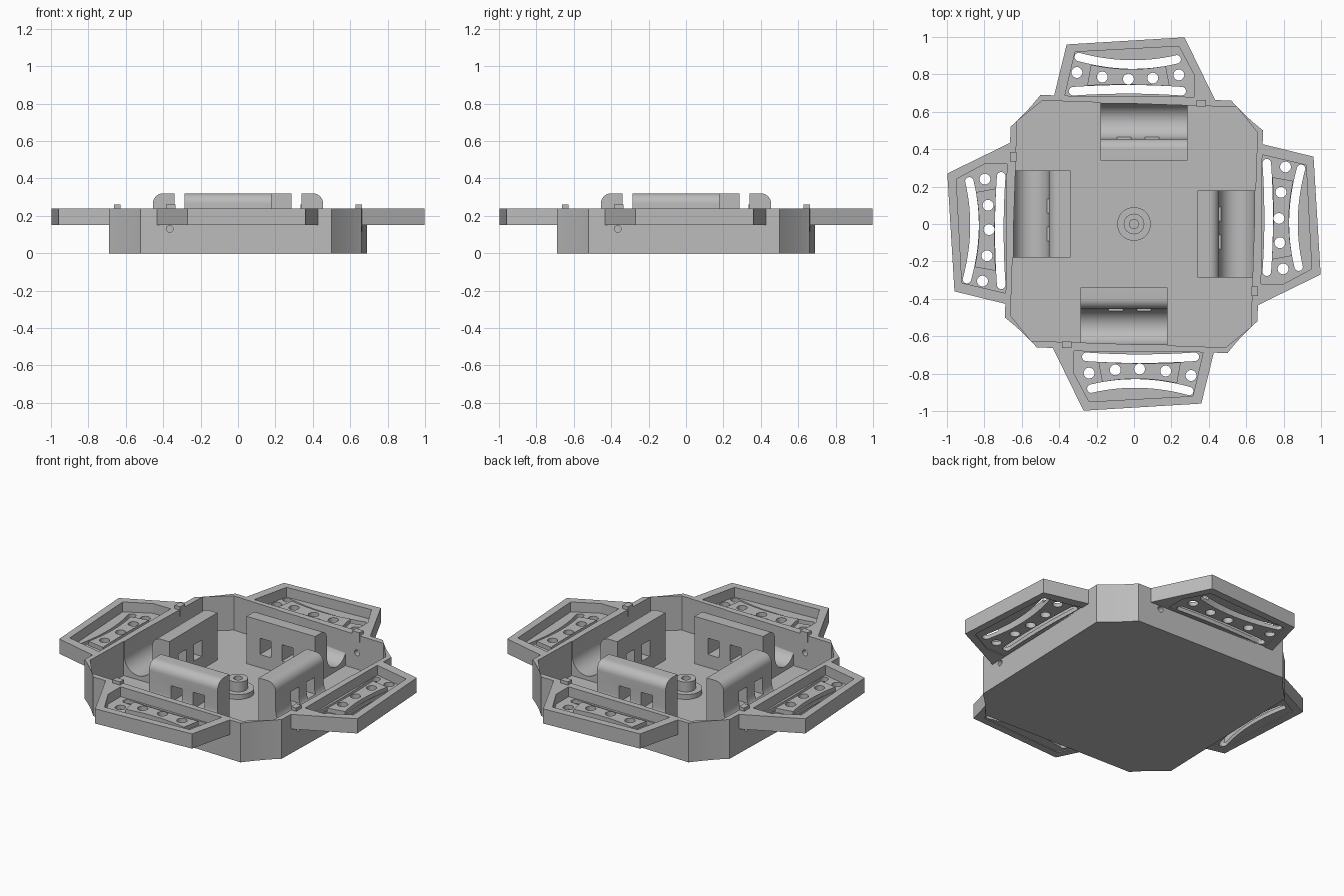
import bpy, bmesh
from math import pi, sin, cos
from mathutils import Matrix, Vector

if "Cube" in bpy.data.objects:
    bpy.data.objects.remove(bpy.data.objects["Cube"])

grey = bpy.data.materials.new("plain grey")
grey.use_nodes = True
grey.diffuse_color = (0.5, 0.5, 0.5, 1)
grey.node_tree.nodes["Principled BSDF"].inputs["Base Color"].default_value = (0.5, 0.5, 0.5, 1)


def link(name, mesh):
    mesh.materials.clear()
    mesh.materials.append(grey)
    ob = bpy.data.objects.new(name, mesh)
    bpy.context.collection.objects.link(ob)
    return ob


def extrude(name, loops, z0, z1):
    """Flat outline with optional hole outlines, made into a solid slab."""
    cu = bpy.data.curves.new(name, "CURVE")
    cu.dimensions, cu.fill_mode, cu.extrude = "2D", "BOTH", (z1 - z0) / 2
    for loop in loops:
        sp = cu.splines.new("POLY")
        sp.points.add(len(loop) - 1)
        for p, (x, y) in zip(sp.points, loop):
            p.co = (x, y, 0, 1)
        sp.use_cyclic_u = True
    tmp = bpy.data.objects.new("tmp", cu)
    bpy.context.collection.objects.link(tmp)
    dg = bpy.context.evaluated_depsgraph_get()
    mesh = bpy.data.meshes.new_from_object(tmp.evaluated_get(dg))
    bpy.data.objects.remove(tmp)
    mesh.transform(Matrix.Translation((0, 0, (z0 + z1) / 2)))
    bm = bmesh.new()
    bm.from_mesh(mesh)
    bmesh.ops.remove_doubles(bm, verts=bm.verts, dist=1e-5)
    bmesh.ops.recalc_face_normals(bm, faces=bm.faces)
    for f in bm.faces:
        f.smooth = False
    bm.to_mesh(mesh)
    bm.free()
    return link(name, mesh)


def circle(x, y, r, n=24):
    return [(x + r * cos(2 * pi * i / n), y + r * sin(2 * pi * i / n)) for i in range(n)]


def arc(x, y, r, a, b, n=10):
    return [(x + r * cos(a + (b - a) * i / n), y + r * sin(a + (b - a) * i / n)) for i in range(n + 1)]


def quarter(p, k):
    for _ in range(k):
        p = (-p[1], p[0])
    return p


def around(points):
    return [quarter(p, k) for k in range(4) for p in points]


def bend(a, mid, b, n=14):
    """Points on a parabola through a, mid and b."""
    out = []
    for i in range(n + 1):
        t = i / n
        base = Vector(a).lerp(Vector(b), t)
        sag = Vector(mid) - (Vector(a) + Vector(b)) / 2
        out.append(tuple(base + sag * 4 * t * (1 - t)))
    return out


def slot(a, mid, b, w):
    """Curved slot of width 2w with round ends."""
    c = bend(a, mid, b)
    low = [(x, y - w) for x, y in c]
    high = [(x, y + w) for x, y in reversed(c)]
    return (low + arc(*c[-1], w, -pi / 2, pi / 2, 8)[1:-1] + high
            + arc(*c[0], w, pi / 2, 1.5 * pi, 8)[1:-1])


def apply_cut(ob, cutter):
    md = ob.modifiers.new("cut", "BOOLEAN")
    md.operation, md.solver, md.object = "DIFFERENCE", "EXACT", cutter
    dg = bpy.context.evaluated_depsgraph_get()
    ob.data = bpy.data.meshes.new_from_object(ob.evaluated_get(dg))
    ob.modifiers.clear()
    bpy.data.objects.remove(cutter)


def box(name, x0, x1, y0, y1, z0, z1):
    return extrude(name, [[(x0, y0), (x1, y0), (x1, y1), (x0, y1)]], z0, z1)


def four(ob):
    """Repeat a part on the other three sides."""
    for k in (1, 2, 3):
        mesh = ob.data.copy()
        mesh.transform(Matrix.Rotation(k * pi / 2, 4, "Z"))
        link(ob.name + "_" + str(k + 1), mesh)


# Tray: floor, wall with scooped corners, pin holes
outer = around(bend((0.52, 0.66), (0.595, 0.582), (0.69, 0.5), 8)[::-1])
inner = around([(0.66, 0.49), (0.55, 0.625)])
extrude("tray_floor", [outer], 0, 0.03)
wall = extrude("tray_wall", [outer, inner], 0.03, 0.24)
for k in range(4):
    hole = extrude("hole_cutter", [circle(0, 0, 0.018, 16)], -0.06, 0.06)
    hole.data.transform(Matrix.Rotation(k * pi / 2, 4, "Z") @ Matrix.Translation((0.365, 0.66, 0.13))
                        @ Matrix.Rotation(pi / 2, 4, "X"))
    apply_cut(wall, hole)

# Centre hub
extrude("hub_base", [circle(0, 0, 0.09, 40), circle(0, 0, 0.025)], 0.03, 0.06)
extrude("hub_post", [circle(0, 0, 0.055, 32), circle(0, 0, 0.025)], 0.06, 0.12)

# Wing: rim, slotted plate and raised hole strip
rim_out = [(-0.43, 0.675), (-0.36, 0.96), (0.27, 0.998), (0.44, 0.65)]
rim_in = [(-0.37, 0.685), (-0.315, 0.92), (0.24, 0.95), (0.32, 0.8), (0.32, 0.68)]
four(extrude("wing_rim", [rim_out, rim_in], 0.15, 0.24))
holes = [circle(x, y, 0.029) for x, y in
         [(-0.305, 0.81), (-0.17, 0.786), (-0.03, 0.775), (0.1, 0.78), (0.24, 0.797)]]
slots = [slot((-0.295, 0.893), (-0.03, 0.853), (0.228, 0.88), 0.023),
         slot((-0.325, 0.71), (-0.03, 0.72), (0.255, 0.71), 0.023)]
four(extrude("wing_plate", [rim_in] + slots + holes, 0.155, 0.18))
strip = bend((-0.25, 0.74), (-0.03, 0.745), (0.19, 0.737)) + bend((0.17, 0.845), (-0.03, 0.828), (-0.23, 0.852))
four(extrude("wing_strip", [strip] + holes[1:4], 0.18, 0.205))

# Motor cradle: rounded back wall and trough, profile as (distance out, height)
profile = ([(0.34, 0.03), (0.34, 0.32)] + arc(0.4, 0.265, 0.055, pi / 2, 0)
           + arc(0.55, 0.15, 0.095, pi, 2 * pi, 16) + [(0.645, 0.24), (0.655, 0.24), (0.655, 0.03)])
cradle = extrude("motor_cradle", [profile], -0.18, 0.285)
cradle.data.transform(Matrix(((0, 0, 1, 0), (1, 0, 0, 0), (0, 1, 0, 0), (0, 0, 0, 1))))
for x in (-0.09, 0.06):
    apply_cut(cradle, box("window_cutter", x, x + 0.075, 0.3, 0.5, 0.11, 0.21))
bpy.context.view_layer.objects.active = cradle
cradle.select_set(True)
bpy.ops.object.shade_smooth_by_angle(angle=0.6)
four(cradle)

# Locating pegs on the rim
four(box("rim_peg", 0.335, 0.385, 0.628, 0.664, 0.2, 0.26))
